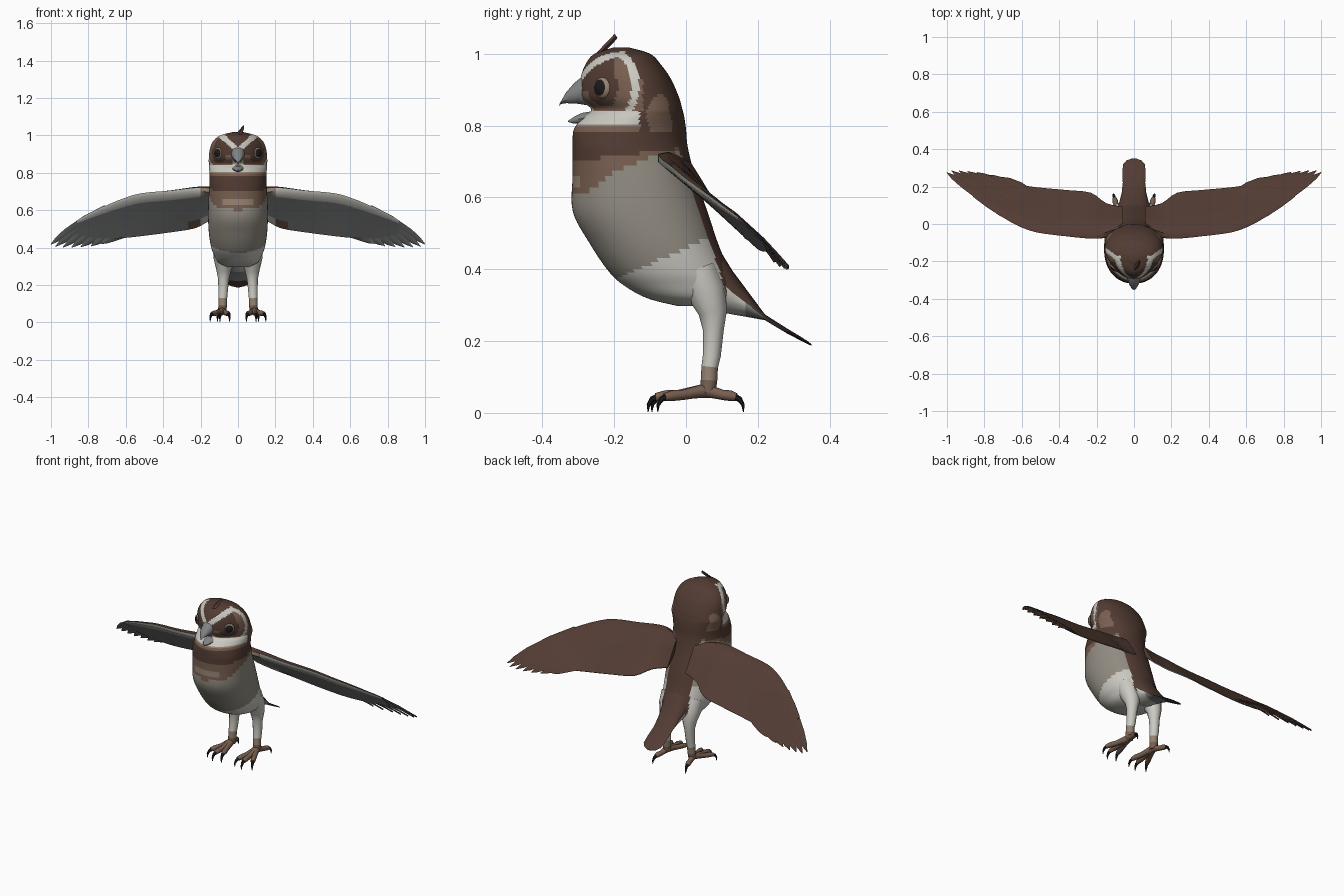
import bpy, bmesh, math
from mathutils import Vector as V

if "Cube" in bpy.data.objects:
    bpy.data.objects.remove(bpy.data.objects["Cube"])


def material(name, col):
    m = bpy.data.materials.new(name)
    m.diffuse_color = (*col, 1)
    m.use_nodes = True
    m.node_tree.nodes["Principled BSDF"].inputs["Base Color"].default_value = m.diffuse_color
    return m


DARK, MID, TAN, BELLY, WHITE, GREY, HORN, BLACK = range(8)
MATS = [material(n, c) for n, c in (
    ("dark_brown", (.085, .045, .033)), ("mid_brown", (.19, .115, .08)),
    ("tan", (.30, .225, .17)), ("belly_grey", (.29, .265, .225)),
    ("cream_white", (.60, .59, .54)), ("wing_grey", (.27, .28, .275)),
    ("horn_grey", (.22, .23, .225)), ("black", (.012, .01, .01)))]


def loft(name, rings, rule, angle=50):
    """Skin closed rings; rule(centre, normal, i, j) picks the colour."""
    bm = bmesh.new()
    rows = [[bm.verts.new(p) for p in r] for r in rings]
    n, faces = len(rows[0]), []
    for i in range(len(rows) - 1):
        a, b = rows[i], rows[i + 1]
        for j in range(n):
            k = (j + 1) % n
            faces.append((bm.faces.new((a[j], a[k], b[k], b[j])), i, j))
    faces.append((bm.faces.new(rows[0]), 0, 0))
    faces.append((bm.faces.new(rows[-1]), len(rows) - 1, 0))
    bmesh.ops.recalc_face_normals(bm, faces=bm.faces[:])
    bm.normal_update()
    for f, i, j in faces:
        f.material_index = rule(f.calc_center_median(), f.normal, i, j)
    me = bpy.data.meshes.new(name)
    bm.to_mesh(me)
    bm.free()
    for m in MATS:
        me.materials.append(m)
    ob = bpy.data.objects.new(name, me)
    bpy.context.collection.objects.link(ob)
    bpy.ops.object.select_all(action='DESELECT')
    ob.select_set(True)
    bpy.context.view_layer.objects.active = ob
    bpy.ops.object.shade_smooth_by_angle(angle=math.radians(angle))
    return ob


def tube(name, path, rule, n=8):
    """Path points are (x, y, z, radius)."""
    pts = [V(p[:3]) for p in path]
    rings = []
    for i, p in enumerate(path):
        d = (pts[min(i + 1, len(pts) - 1)] - pts[max(i - 1, 0)]).normalized()
        u = d.cross(V((1, 0, 0))).normalized()
        w = d.cross(u)
        rings.append([pts[i] + (u * math.cos(a) + w * math.sin(a)) * p[3]
                      for a in (math.tau * k / n for k in range(n))])
    return loft(name, rings, rule)


def spline(rows, steps):
    out = []
    for i in range(len(rows) - 1):
        q = [rows[min(max(i + k, 0), len(rows) - 1)] for k in (-1, 0, 1, 2)]
        for s in range(steps):
            t = s / steps
            out.append([.5 * (2 * b + (c - a) * t + (2 * a - 5 * b + 4 * c - d) * t * t
                              + (3 * b - a - 3 * c + d) * t ** 3) for a, b, c, d in zip(*q)])
    return out + [list(rows[-1])]


# Head and body: height, front y, back y, half width
PROFILE = [
    (1.018, -.20, -.16, .025), (1.0, -.255, -.10, .095), (.97, -.28, -.07, .132),
    (.93, -.294, -.042, .150), (.88, -.296, -.02, .156), (.845, -.264, -.01, .156),
    (.825, -.285, -.005, .155), (.79, -.312, 0, .152), (.74, -.316, .005, .153),
    (.66, -.316, .025, .158), (.56, -.315, .06, .16), (.47, -.267, .09, .155),
    (.40, -.22, .12, .143), (.36, -.18, .14, .128), (.32, -.11, .14, .105),
    (.297, -.02, .10, .06)]


def body_colour(c, n, i, j):
    ax, y, z = abs(c.x), c.y, c.z
    if z > .785:
        d = (V((ax, y, z)) - V((.105, -.235, .905))).length
        if ((y + .07) / .04) ** 2 + ((z - .825) / .06) ** 2 < 1 and n.y < .75:
            return MID
        if y > -.12:
            return DARK
        if z < .84:                                   # chin and collar
            return (MID if z < .797 else TAN if z < .806 else WHITE) if y < -.13 else DARK
        if z > .90 and ax < .1 and y < -.17:          # pale brow V
            k = ax - (z - .915) * 1.05
            if abs(k) < .022:
                return WHITE
            if k < 0:
                return DARK
        if .096 < d < .116:
            return WHITE
        if d < .055:
            return DARK
        if d < .096:
            return MID if z < .90 or y > -.2 else DARK
        return DARK if z > .93 else MID
    if y > .025 + (.6 - z) * .33 or z > .70 + (y + .315) * .12:
        return DARK
    if .635 < z < .655 and ax < .085 and y < -.2:     # pale chest bar
        return TAN
    if z > .605 + (y + .315) * .45 - .012 * math.cos(ax * 60):
        return MID
    if z < .375 + max(0, y + .19) * .45:
        return WHITE
    return BELLY


rings = []
for z, yf, yb, hw in spline(PROFILE, 6):
    h = min(max((z - .74) / .1, 0), 1)
    p, cy = 2.15 - .5 * h, yf + (.5 + .1 * h) * (yb - yf)
    ring = []
    for k in range(96):
        a = math.tau * k / 96
        s, c = math.sin(a), math.cos(a)
        e = 2 / (p if s < 0 else 2.15)
        ring.append((hw * math.copysign(abs(c) ** e, c),
                     cy + (cy - yf if s < 0 else yb - cy) * math.copysign(abs(s) ** e, s), z))
    rings.append(ring)
loft("head_and_body", rings, body_colour)


# Tail: y, lower z, upper z, half width
def tail_colour(c, n, i, j):
    return DARK if n.z > -.15 or c.y > .30 else WHITE if c.y < .17 else GREY


loft("tail", [[(w * math.cos(a), y, (lo + hi) / 2 + (hi - lo) / 2 * math.sin(a))
               for a in (math.tau * k / 16 for k in range(16))]
              for y, lo, hi, w in ((.04, .30, .52, .09), (.09, .282, .46, .085), (.13, .274, .395, .075),
                                   (.165, .268, .348, .066), (.22, .258, .274, .06), (.28, .222, .236, .062),
                                   (.32, .201, .212, .058), (.34, .191, .199, .04), (.35, .187, .191, .012))],
     tail_colour)


# Beak: upper hook and lower jaw
def ring_xz(y, z, w, h, tilt=0, n=10):
    return [(w * math.cos(a), y + tilt * math.sin(a), z + h * math.sin(a))
            for a in (math.tau * k / n for k in range(n))]


loft("upper_beak", [ring_xz(-.25, .905, .046, .055), ring_xz(-.292, .902, .036, .043, .012),
                    ring_xz(-.322, .891, .026, .03, .012), ring_xz(-.342, .876, .014, .017, .008),
                    ring_xz(-.352, .857, .003, .004)], lambda c, n, i, j: HORN)
loft("lower_beak", [ring_xz(-.25, .825, .04, .018), ring_xz(-.29, .820, .028, .016),
                    ring_xz(-.312, .815, .015, .010), ring_xz(-.328, .812, .002, .002)],
     lambda c, n, i, j: HORN)

# Crest feather on the crown
loft("crest", [[(x - w, y, z), (x, y - .004, z + .006), (x + w, y, z), (x, y + .004, z - .006)]
               for x, y, z, w in ((0, -.25, .992, .012), (.012, -.225, 1.018, .014),
                                  (.024, -.205, 1.038, .009), (.03, -.195, 1.05, .002))],
     lambda c, n, i, j: DARK)

# Wing stations: x, leading y, leading z, trailing y, trailing z, thickness
WING = [(.06, -.03, .70, .09, .57, .05), (.15, -.07, .718, .11, .545, .05),
        (.23, -.078, .72, .165, .505, .045), (.36, -.066, .705, .18, .483, .036),
        (.52, -.045, .69, .195, .462, .03), (.62, -.01, .66, .21, .452, .026),
        (.70, .035, .627, .222, .45, .022), (.78, .085, .59, .225, .455, .016),
        (.86, .145, .545, .215, .475, .010)]
CHORD = [(0, 0), (.05, .45), (.2, .6), (.5, .4), (.8, .17), (1, .06),
         (1, -.06), (.8, -.1), (.5, -.15), (.2, -.3), (.05, -.35)]
UP = V((0, .68, .73))


def wing_colour(c, n, i, j):
    if j < 5 and n.dot(UP) > -.2:
        return DARK
    if j == 6 and i < 7:                              # pale trailing band
        return WHITE if i < 5 else MID
    if j >= 9:
        return TAN if i < 5 else WHITE
    return GREY


for s, side in ((1, "left"), (-1, "right")):
    loft(side + "_wing", [[V((s * x, ly + (ty - ly) * t, lz + (tz - lz) * t)) + UP * th * h
                           for t, h in CHORD] for x, ly, lz, ty, tz, th in spline(WING, 3)], 
         wing_colour)

    # Flight feathers fanned from the wrist
    tips = [(1.0, .272, .415), (.975, .283, .405), (.935, .284, .402), (.89, .282, .402),
            (.84, .277, .406), (.785, .265, .412), (.73, .25, .425)]
    for k, tip in enumerate(tips):
        root = V((s * (.70 - .025 * k), .05 + .02 * k, .612 - .02 * k))
        end = V((s * tip[0], tip[1], tip[2]))
        d = (end - root).normalized()
        w = d.cross(UP).normalized()
        nrm = w.cross(d).normalized()
        if nrm.z < 0:
            nrm = -nrm
        rows = []
        for t, hw in ((0, .022), (.35, .03), (.7, .027), (.88, .017), (1, .002)):
            p = root.lerp(end, t) + nrm * (.004 - .0015 * k + .012 * math.sin(math.pi * t))
            rows.append([p - w * hw, p + nrm * .004, p + w * hw, p - nrm * .004])
        loft(f"{side}_feather_{k + 1}", rows,
             lambda c, n, i, j: DARK if n.dot(UP) > 0 else GREY, 30)

    # Eye with dark pupil facing outward
    look = V((s * .66, -.75, .05)).normalized()
    u = look.cross(V((0, 0, 1))).normalized()
    v = u.cross(look)
    ctr = V((s * .099, -.229, .905))
    eye = [[ctr + look * (.022 * math.cos(b)) + (u * math.cos(a) + v * math.sin(a)) * (.032 * math.sin(b))
            for a in (math.tau * k / 20 for k in range(20))]
           for b in (math.pi / 2 * q / 8 for q in (.2, 1.5, 3, 4, 5, 6, 7, 8))]
    loft(side + "_eye", eye, lambda c, n, i, j: BLACK if i < 3 or i == 7 else TAN)

    # Feathered leg with bare ankle
    tube(side + "_leg", [(s * .075, .03, .40, .055), (s * .075, .055, .34, .055),
                         (s * .076, .075, .28, .04), (s * .077, .076, .23, .029),
                         (s * .08, .072, .16, .025), (s * .081, .066, .128, .023),
                         (s * .082, .064, .09, .023), (s * .085, .06, .055, .022)],
         lambda c, n, i, j: WHITE if c.z > .13 else TAN if c.z > .1 else MID, 12)

    # Toes, each with a curved claw
    for k, (tx, ty) in enumerate(((.05, -.075), (.095, -.085), (.14, -.06), (.105, .14))):
        a, b = V((s * .085, .055, .062)), V((s * tx, ty, .04))
        d = (b - a).normalized()
        path = []
        for t, z, r in ((0, .062, .02), (.3, .056, .016), (.55, .05, .014), (.8, .048, .015), (1, .044, .011)):
            p = a.lerp(b, t)
            path.append((p.x, p.y, z, r))
        tube(f"{side}_toe_{k + 1}", path, lambda c, n, i, j: MID)
        tube(f"{side}_claw_{k + 1}", [(b.x + d.x * q, b.y + d.y * q, z, r) for q, z, r in
                                      ((-.008, .045, .010), (.01, .038, .008), (.02, .022, .005), (.021, .002, .001))],
             lambda c, n, i, j: BLACK, 6)
